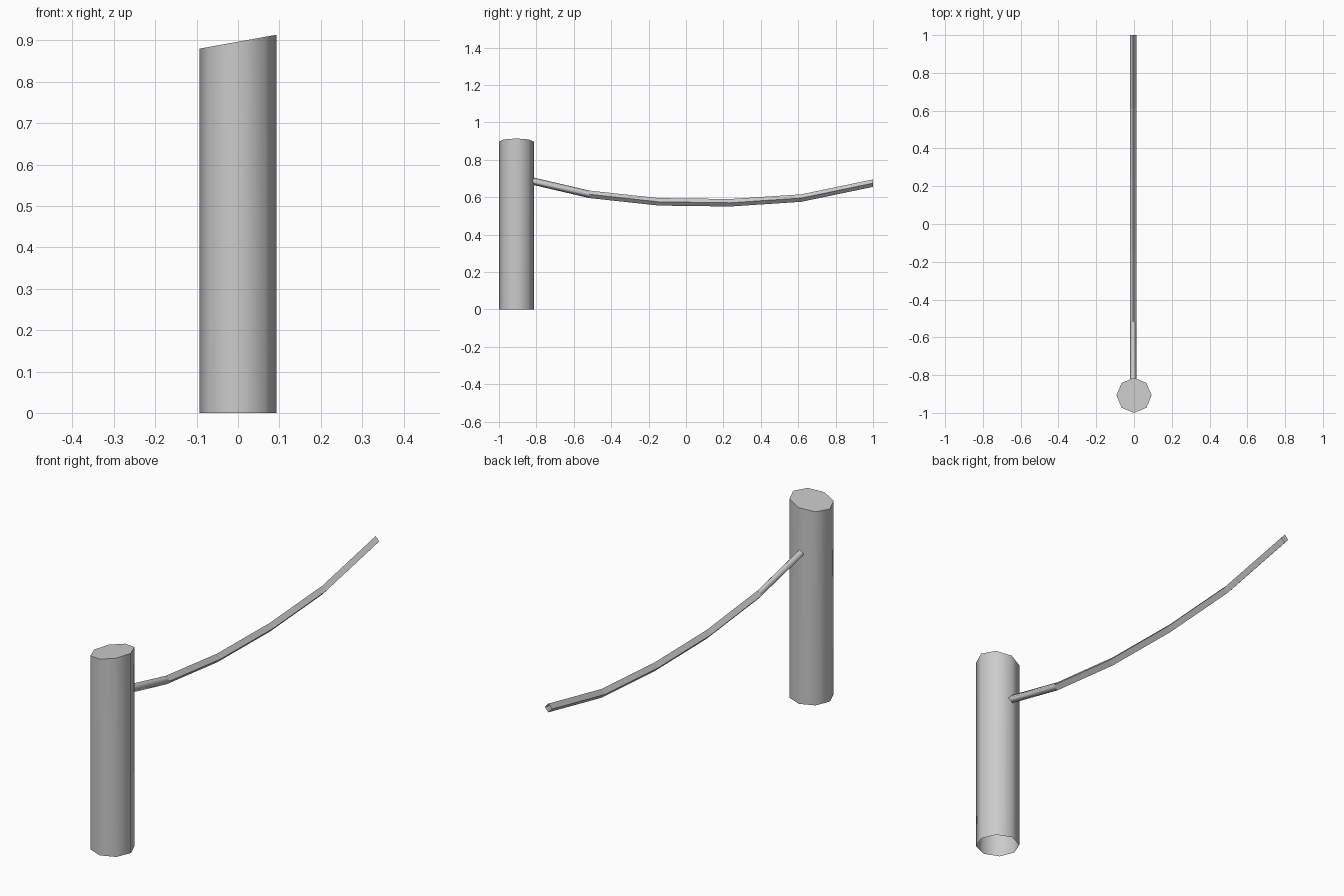
import bpy
import bmesh
from math import cos, sin, tau

if "Cube" in bpy.data.objects:
    bpy.data.objects.remove(bpy.data.objects["Cube"], do_unlink=True)

GREY = (0.6, 0.6, 0.6, 1.0)
grey = bpy.data.materials.new("light grey")
grey.use_nodes = True
grey.diffuse_color = GREY
grey.node_tree.nodes["Principled BSDF"].inputs["Base Color"].default_value = GREY


def bridge(bm, lower, upper):
    """Join two rings of vertices with quads."""
    n = len(lower)
    return [bm.faces.new((lower[i], lower[(i + 1) % n], upper[(i + 1) % n], upper[i]))
            for i in range(n)]


def finish(bm, name):
    mesh = bpy.data.meshes.new(name)
    bm.to_mesh(mesh)
    bm.free()
    mesh.materials.append(grey)
    obj = bpy.data.objects.new(name, mesh)
    bpy.context.collection.objects.link(obj)
    return obj


# Eight-sided post, open underneath, with a sloping top
POST_Y, RADIUS, SIDES = -0.907, 0.093, 8
bm = bmesh.new()
corners = [(RADIUS * cos(tau * i / SIDES), POST_Y + RADIUS * sin(tau * i / SIDES))
           for i in range(SIDES)]
bottom = [bm.verts.new((x, y, 0)) for x, y in corners]
top = [bm.verts.new((x, y, 0.897 + 0.18 * x)) for x, y in corners]
for face in bridge(bm, bottom, top):
    face.smooth = True
bm.faces.new(top)
for vert_a, vert_b in zip(top, top[1:] + top[:1]):
    bm.edges.get((vert_a, vert_b)).smooth = False
finish(bm, "post")

# Sagging rope with a diamond section and open ends
path = [(-0.82, 0.686), (-0.515, 0.615), (-0.145, 0.575),
        (0.235, 0.57), (0.615, 0.595), (1.0, 0.675)]
bm = bmesh.new()
rings = [[bm.verts.new((-0.004 + 0.018 * cos(tau * i / 4), y, z + 0.02 * sin(tau * i / 4)))
          for i in range(4)] for y, z in path]
for index, (near, far) in enumerate(zip(rings, rings[1:])):
    for face in bridge(bm, far, near):
        face.smooth = index == 0
finish(bm, "rope")
